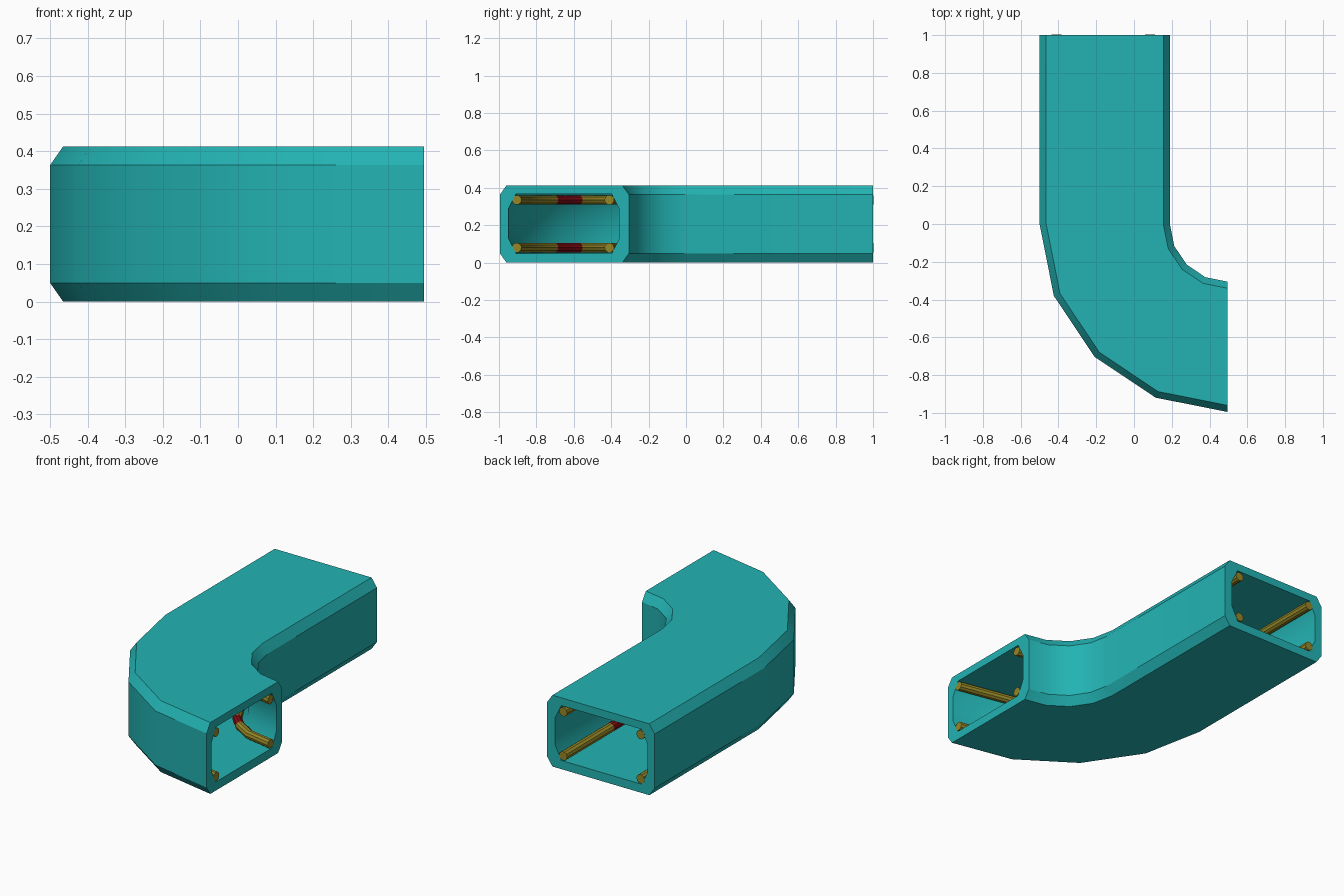
import bpy
import bmesh
from math import sin, cos, radians, pi

if "Cube" in bpy.data.objects:
    bpy.data.objects.remove(bpy.data.objects["Cube"])

BEND_X = 0.495                 # vertical axis the bend turns around
R_IN, R_OUT = 0.305, 0.995     # duct side walls, measured from that axis
HEIGHT = 0.413


def material(name, rgb):
    mat = bpy.data.materials.new(name)
    mat.use_nodes = True
    mat.diffuse_color = (*rgb, 1)
    mat.node_tree.nodes["Principled BSDF"].inputs["Base Color"].default_value = (*rgb, 1)
    return mat


teal = material("teal", (0.017, 0.45, 0.45))
gold = material("gold", (0.30, 0.24, 0.02))
red = material("dark red", (0.24, 0.004, 0.007))


def straight(y):
    return lambda r, z: (BEND_X - r, y, z)


def turned(degrees):
    a = radians(degrees)
    return lambda r, z: (BEND_X - r * cos(a), -r * sin(a), z)


def octagon(r0, r1, z0, z1, cr, cz):
    """Chamfered rectangle in radius and height."""
    return [(r0 + cr, z0), (r1 - cr, z0), (r1, z0 + cz), (r1, z1 - cz),
            (r1 - cr, z1), (r0 + cr, z1), (r0, z1 - cz), (r0, z0 + cz)]


def tube(bm, section, stations, mats=None):
    """Sweep a closed section along the stations; return the end rings."""
    rings = [[bm.verts.new(s(r, z)) for r, z in section] for s in stations]
    n = len(section)
    for k, (a, b) in enumerate(zip(rings, rings[1:])):
        for i in range(n):
            j = (i + 1) % n
            face = bm.faces.new((a[i], a[j], b[j], b[i]))
            face.material_index = mats[k] if mats else 0
    return rings[0], rings[-1]


def finish(bm, name, mats):
    bmesh.ops.recalc_face_normals(bm, faces=bm.faces)
    mesh = bpy.data.meshes.new(name)
    bm.to_mesh(mesh)
    bm.free()
    for m in mats:
        mesh.materials.append(m)
    obj = bpy.data.objects.new(name, mesh)
    bpy.context.collection.objects.link(obj)
    bpy.ops.object.select_all(action="DESELECT")
    obj.select_set(True)
    bpy.context.view_layer.objects.active = obj
    bpy.ops.object.shade_smooth_by_angle(angle=radians(30))
    return obj


# Hollow duct: straight run, then a quarter turn in four segments
path = [straight(1.0)] + [turned(22.5 * i) for i in range(5)]
bm = bmesh.new()
outer = tube(bm, octagon(R_IN, R_OUT, 0, HEIGHT, 0.035, 0.05), path)
inner = tube(bm, octagon(R_IN + 0.052, R_OUT - 0.045, 0.05, HEIGHT - 0.045, 0.04, 0.08), path)
for a, b in zip(outer, inner):
    for i in range(8):
        j = (i + 1) % 8
        bm.faces.new((a[i], a[j], b[j], b[i]))
finish(bm, "duct", [teal])

# Four corner rods, each with a red band mid-run and mid-bend
rod_path = [straight(y) for y in (1.002, 0.57, 0.43)]
rod_path += [turned(d) for d in (0, 22.5, 39, 51, 67.5, 90)]
rod_mats = [0, 1, 0, 0, 0, 1, 0, 0]
ROD = 0.026
for side, radius in (("inner", 0.41), ("outer", 0.905)):
    for level, z in (("lower", 0.08), ("upper", 0.335)):
        circle = [(radius + ROD * cos(pi * i / 5), z + ROD * sin(pi * i / 5)) for i in range(10)]
        bm = bmesh.new()
        for ring in tube(bm, circle, rod_path, rod_mats):
            bm.faces.new(ring)
        finish(bm, f"{side}_{level}_rod", [gold, red])
